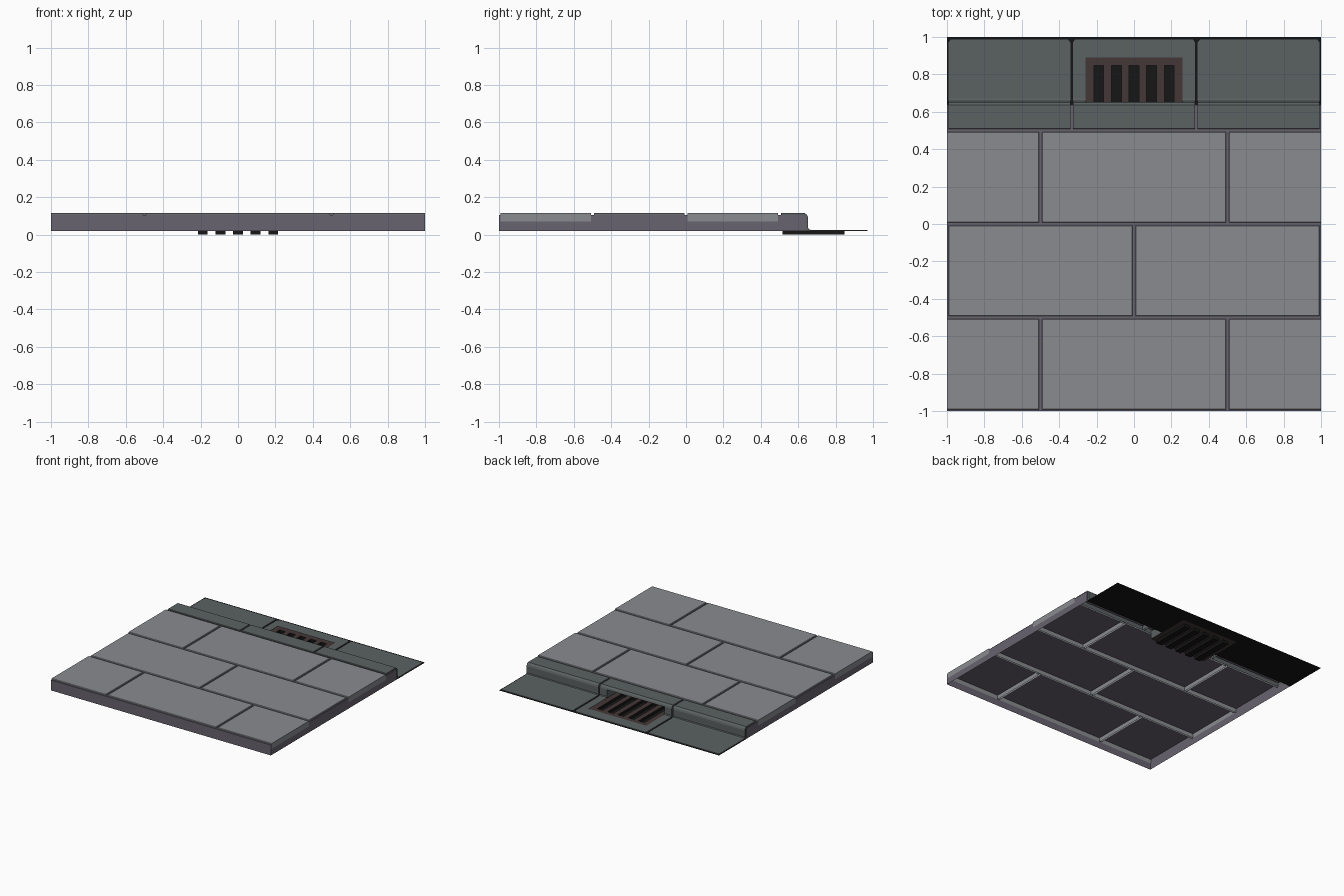
import bpy, bmesh
from mathutils import Vector

if "Cube" in bpy.data.objects:
    bpy.data.objects.remove(bpy.data.objects["Cube"])


def material(name, rgb):
    m = bpy.data.materials.new(name)
    m.diffuse_color = (*rgb, 1)
    m.use_nodes = True
    m.node_tree.nodes["Principled BSDF"].inputs["Base Color"].default_value = m.diffuse_color
    return m


STONE = material("stone_grey", (0.25, 0.26, 0.275))
MORTAR = material("mortar", (0.14, 0.125, 0.16))
CURB = material("curb_grey", (0.105, 0.12, 0.12))
BLACK = material("black", (0.008, 0.008, 0.008))
RUST = material("rusty_iron", (0.06, 0.038, 0.038))


def quad(bm, pts, normal):
    """Add a face whose normal points along the given direction."""
    f = bm.faces.new([bm.verts.new(p) for p in pts])
    f.normal_update()
    if f.normal.dot(Vector(normal)) < 0:
        f.normal_flip()
    return f


def flat(bm, x0, x1, y0, y1, z):
    return quad(bm, [(x0, y0, z), (x1, y0, z), (x1, y1, z), (x0, y1, z)], (0, 0, 1))


def ribbon(bm, prof, x0, x1):
    """Extrude a (y, z) profile along x; outside is up and back."""
    for (ya, za), (yb, zb) in zip(prof, prof[1:]):
        quad(bm, [(x0, ya, za), (x1, ya, za), (x1, yb, zb), (x0, yb, zb)],
             (0, za - zb, yb - ya))


def finish(bm, name, *mats):
    bmesh.ops.remove_doubles(bm, verts=bm.verts, dist=1e-5)
    me = bpy.data.meshes.new(name)
    bm.to_mesh(me)
    bm.free()
    for m in mats:
        me.materials.append(m)
    ob = bpy.data.objects.new(name, me)
    bpy.context.collection.objects.link(ob)
    return ob


# Paving stones: open-bottomed blocks in running bond
def stone(name, x0, x1, y0, y1):
    bm = bmesh.new()
    g, c = 0.007, 0.003
    l, r = (-1 if x0 == -1 and x1 == -0.5 else x0 + g), (1 if x1 == 1 and x0 == 0.5 else x1 - g)
    cl, cr = (0 if l == -1 else c), (0 if r == 1 else c)
    f, b = y0 + g, y1 - g
    rings = [[(l, f, 0.07), (r, f, 0.07), (r, b, 0.07), (l, b, 0.07)],
             [(l, f, 0.111), (r, f, 0.111), (r, b, 0.111), (l, b, 0.111)],
             [(l + cl, f + c, 0.115), (r - cr, f + c, 0.115),
              (r - cr, b - c, 0.115), (l + cl, b - c, 0.115)]]
    out = [(0, -1, 0), (1, 0, 0), (0, 1, 0), (-1, 0, 0)]
    for lo, hi in zip(rings, rings[1:]):
        for i in range(4):
            j = (i + 1) % 4
            quad(bm, [lo[i], lo[j], hi[j], hi[i]], out[i])
    quad(bm, rings[2], (0, 0, 1))
    finish(bm, name, STONE)


for row in range(3):
    cuts = [-1, 0, 1] if row == 1 else [-1, -0.5, 0.5, 1]
    for k, (a, b) in enumerate(zip(cuts, cuts[1:])):
        stone(f"paving_stone_{row}_{k}", a, b, -1 + row * 0.5, -0.5 + row * 0.5)

# Mortar bed: top sheet and outer walls, hollow below
bm = bmesh.new()
ribbon(bm, [(-1, 0.02), (-1, 0.105), (0.5, 0.105), (0.635, 0.105)], -0.999, 0.999)
for s in (-1, 1):
    x = 0.999 * s
    quad(bm, [(x, -1, 0.02), (x, 0.64, 0.02), (x, 0.64, 0.095), (x, 0.63, 0.105),
              (x, -1, 0.105)], (s, 0, 0))
    ribbon(bm, [(0.635, 0.105), (0.64, 0.095), (0.64, 0.02)],
           min(x, 0.26 * s), max(x, 0.26 * s))
finish(bm, "mortar_bed", MORTAR)

# Black underlay below the gutter, left open around the grate
bm = bmesh.new()
flat(bm, -1, -0.26, 0.64, 1, 0.02)
flat(bm, 0.26, 1, 0.64, 1, 0.02)
flat(bm, -0.26, 0.26, 0.89, 1, 0.02)
finish(bm, "gutter_underlay", BLACK)

# Curb sections with gutter apron
FACE = [(0.507, 0.07), (0.507, 0.112), (0.51, 0.115), (0.635, 0.115), (0.648, 0.104),
        (0.653, 0.09), (0.653, 0.035), (0.658, 0.028), (0.67, 0.025), (0.97, 0.025)]
INNER = [(0.507, 0.07), (0.507, 0.07), (0.51, 0.07), (0.60, 0.07), (0.61, 0.068),
         (0.615, 0.065), (0.615, 0.035), (0.63, 0.02), (0.67, 0.02), (0.97, 0.02)]


def end_walls(bm, x0, x1):
    for x, s in ((x0, -1), (x1, 1)):
        for i in range(1, len(FACE) - 1):
            ring = [FACE[i], FACE[i + 1], INNER[i + 1], INNER[i]]
            pts = [(x, y, z) for y, z in dict.fromkeys(ring)]
            quad(bm, pts, (s, 0, 0))
    # clipped back corners of the apron
    a, b = x0 + 0.013, x1 - 0.013
    quad(bm, [(x0, 0.97, 0.025), (x1, 0.97, 0.025), (b, 0.987, 0.025), (a, 0.987, 0.025)], (0, 0, 1))
    quad(bm, [(a, 0.987, 0.025), (b, 0.987, 0.025), (b, 0.987, 0.02), (a, 0.987, 0.02)], (0, 1, 0))


for side, x0, x1 in (("left", -0.992, -0.34), ("right", 0.34, 0.992)):
    bm = bmesh.new()
    ribbon(bm, FACE, x0, x1)
    end_walls(bm, x0, x1)
    finish(bm, f"curb_{side}", CURB)

# Middle curb with a storm inlet mouth
bm = bmesh.new()
ribbon(bm, FACE, -0.327, -0.26)
ribbon(bm, FACE, 0.26, 0.327)
ribbon(bm, FACE[:6], -0.26, 0.26)
flat(bm, -0.26, 0.26, 0.89, 0.97, 0.025)
end_walls(bm, -0.327, 0.327)
quad(bm, [(-0.26, 0.653, 0.09), (0.26, 0.653, 0.09), (0.26, 0.51, 0.09), (-0.26, 0.51, 0.09)], (0, 0, -1))
quad(bm, [(-0.26, 0.51, 0.09), (0.26, 0.51, 0.09), (0.26, 0.51, 0.022), (-0.26, 0.51, 0.022)], (0, 1, 0))
for s in (-1, 1):
    x = 0.26 * s
    quad(bm, [(x, 0.51, 0.022), (x, 0.653, 0.022), (x, 0.653, 0.09), (x, 0.51, 0.09)], (-s, 0, 0))
finish(bm, "curb_inlet", CURB)

# Drain grate: iron frame with sunken dark slots
bm = bmesh.new()
Z, Y0, Y1, W = 0.022, 0.515, 0.847, 0.026
flat(bm, -0.26, 0.26, 0.51, Y0, Z)
flat(bm, -0.26, 0.26, Y1, 0.89, Z)
edge = -0.26
for i in range(5):
    c = (i - 2) * 0.094
    a, b = c - W, c + W
    flat(bm, edge, a, Y0, Y1, Z)
    edge = b
    for p, q, n in (((a, Y0), (b, Y0), (0, 1, 0)), ((a, Y1), (b, Y1), (0, -1, 0)),
                    ((a, Y0), (a, Y1), (1, 0, 0)), ((b, Y0), (b, Y1), (-1, 0, 0))):
        quad(bm, [(*p, Z), (*q, Z), (*q, 0), (*p, 0)], n).material_index = 1
    flat(bm, a, b, Y0, Y1, 0).material_index = 1
flat(bm, edge, 0.26, Y0, Y1, Z)
finish(bm, "drain_grate", RUST, BLACK)
